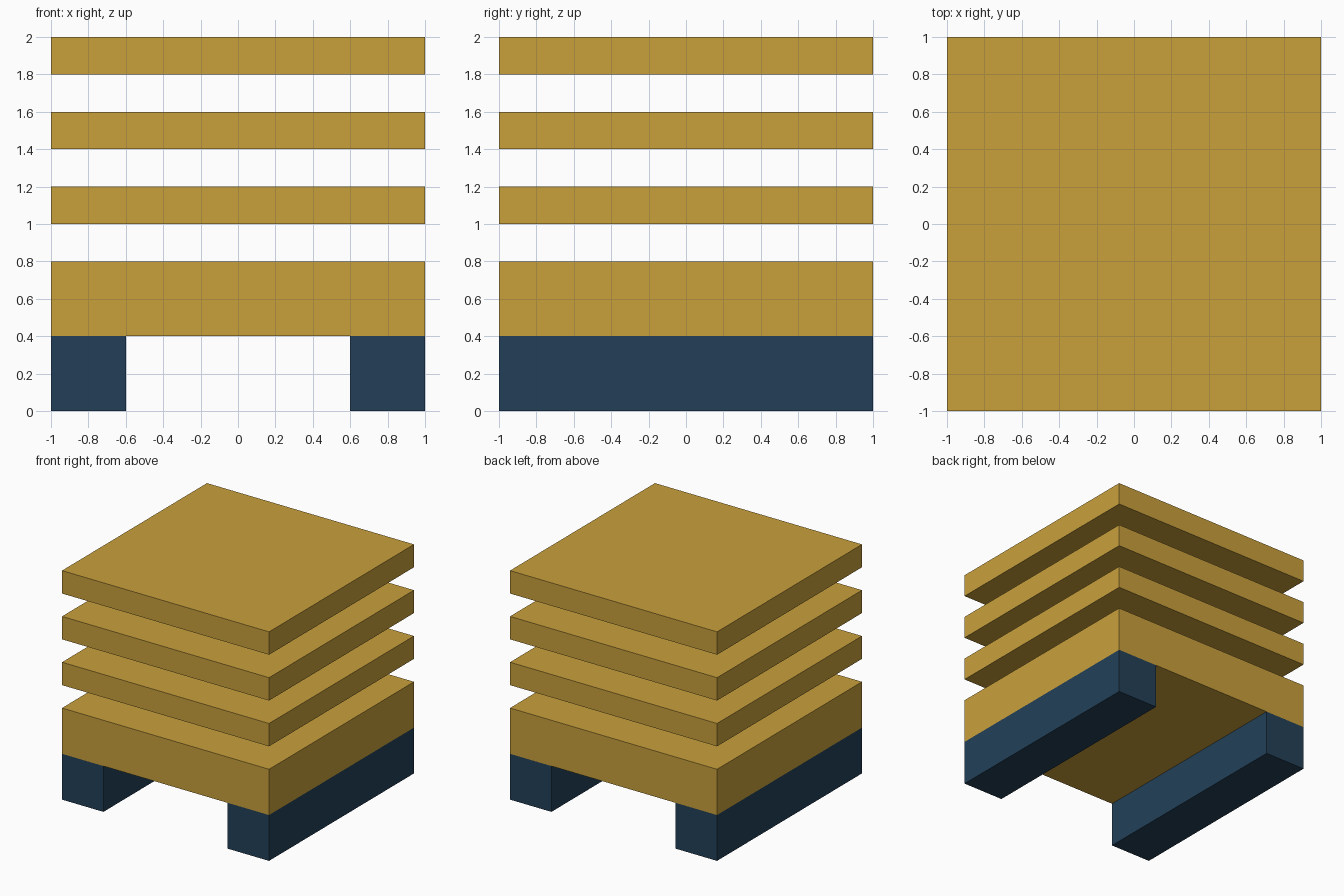
import bpy
import bmesh

if "Cube" in bpy.data.objects:
    bpy.data.objects.remove(bpy.data.objects["Cube"])


def make_material(name, color):
    mat = bpy.data.materials.new(name)
    mat.diffuse_color = (*color, 1.0)
    mat.use_nodes = True
    mat.node_tree.nodes["Principled BSDF"].inputs["Base Color"].default_value = mat.diffuse_color
    return mat


GOLD = make_material("gold", (0.584, 0.352, 0.044))
NAVY = make_material("navy blue", (0.0168, 0.0513, 0.0976))


def make_object(name, bm, materials):
    bmesh.ops.recalc_face_normals(bm, faces=bm.faces[:])
    mesh = bpy.data.meshes.new(name)
    bm.to_mesh(mesh)
    bm.free()
    for mat in materials:
        mesh.materials.append(mat)
    obj = bpy.data.objects.new(name, mesh)
    bpy.context.collection.objects.link(obj)
    return obj


# Base: gold block on two navy runners, one closed bridge-shaped shell
profile = [(-1, 0), (-0.6, 0), (-0.6, 0.4), (0.6, 0.4), (0.6, 0),
           (1, 0), (1, 0.4), (1, 0.8), (-1, 0.8), (-1, 0.4)]
end_faces = [(0, 1, 2, 9), (4, 5, 6, 3), (9, 2, 3, 6, 7, 8)]
bm = bmesh.new()
front = [bm.verts.new((x, -1, z)) for x, z in profile]
back = [bm.verts.new((x, 1, z)) for x, z in profile]
for ring in (front, back):
    for indices in end_faces:
        bm.faces.new([ring[i] for i in indices])
for i in range(len(profile)):
    j = (i + 1) % len(profile)
    bm.faces.new((front[i], front[j], back[j], back[i]))
# Everything below the block is navy
for face in bm.faces:
    face.material_index = 1 if face.calc_center_median().z < 0.39 else 0
make_object("base_with_runners", bm, [GOLD, NAVY])

# Three floating slabs above the base
for n, bottom in enumerate((1.0, 1.4, 1.8), start=1):
    bm = bmesh.new()
    bmesh.ops.create_cube(bm, size=2)
    bmesh.ops.scale(bm, vec=(1, 1, 0.1), verts=bm.verts[:])
    bmesh.ops.translate(bm, vec=(0, 0, bottom + 0.1), verts=bm.verts[:])
    make_object(f"slab_{n}", bm, [GOLD])
